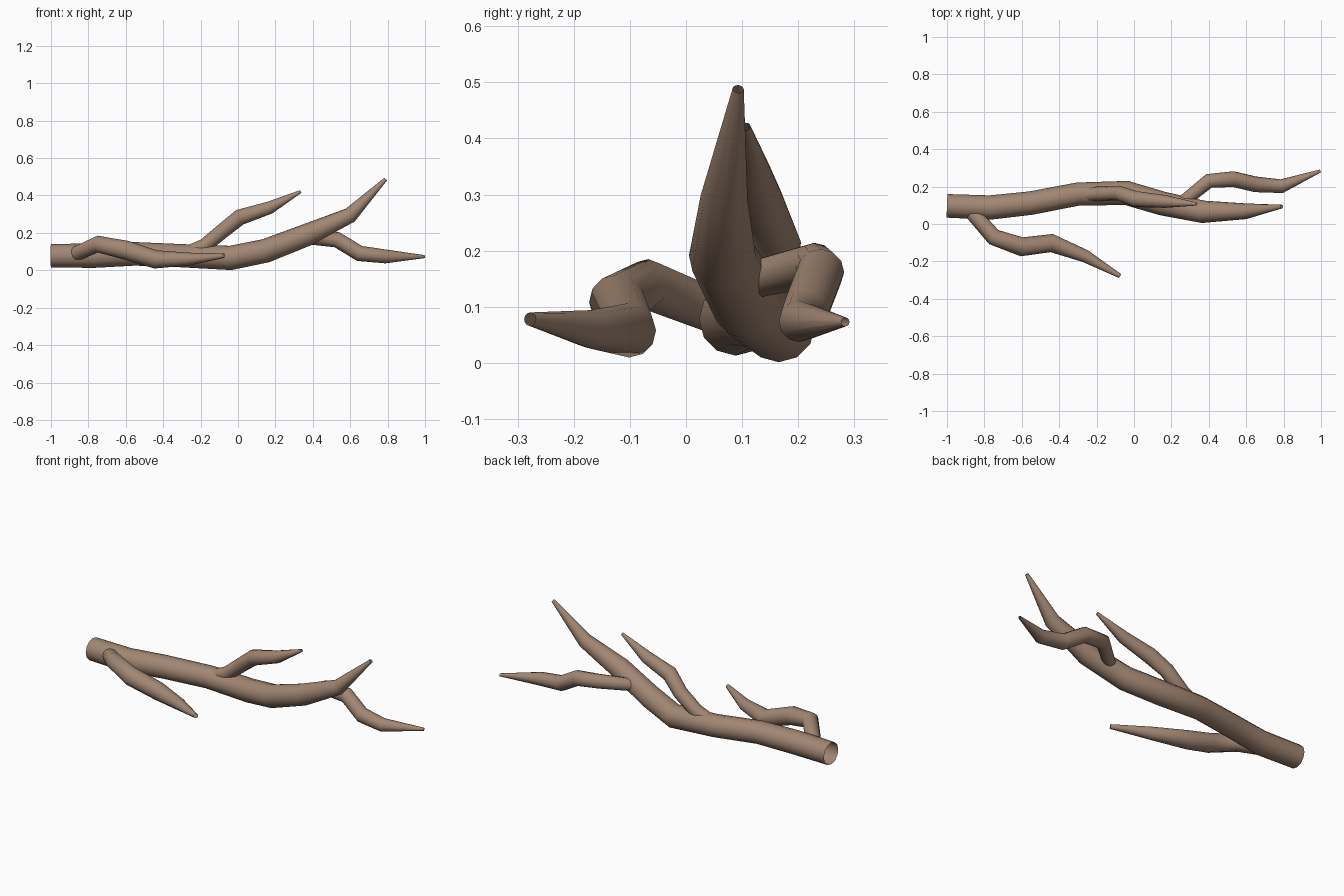
import bpy

bark = bpy.data.materials.new("bark")
bark.diffuse_color = (0.36, 0.24, 0.17, 1)


def limb(name, points):
    """Tapered open tube through (x, y, z, radius) points, as a smooth mesh."""
    cu = bpy.data.curves.new(name + "_path", 'CURVE')
    cu.dimensions = '3D'
    cu.bevel_depth = 1.0
    cu.bevel_resolution = 4
    cu.use_fill_caps = False
    sp = cu.splines.new('POLY')
    sp.points.add(len(points) - 1)
    for p, (x, y, z, r) in zip(sp.points, points):
        p.co = (x, y, z, 1)
        p.radius = r
    path = bpy.data.objects.new(name + "_path", cu)
    bpy.context.collection.objects.link(path)
    dg = bpy.context.evaluated_depsgraph_get()
    me = bpy.data.meshes.new_from_object(path.evaluated_get(dg))
    bpy.data.objects.remove(path)
    ob = bpy.data.objects.new(name, me)
    bpy.context.collection.objects.link(ob)
    me.materials.clear()
    me.materials.append(bark)
    for f in me.polygons:
        f.use_smooth = True
    return ob


# Thick main stem, rising at the right end
limb("main_stem", [
    (-1.00, 0.097, 0.078, 0.063), (-0.77, 0.088, 0.078, 0.065),
    (-0.55, 0.112, 0.088, 0.063), (-0.30, 0.160, 0.078, 0.062),
    (-0.04, 0.166, 0.066, 0.065), (0.15, 0.110, 0.105, 0.064),
    (0.37, 0.065, 0.190, 0.060), (0.60, 0.068, 0.295, 0.042),
    (0.79, 0.093, 0.488, 0.010)])

# Low twig at the front, near the cut end
limb("front_branch", [
    (-0.86, 0.055, 0.090, 0.040), (-0.75, -0.070, 0.140, 0.045),
    (-0.60, -0.122, 0.108, 0.051), (-0.44, -0.102, 0.058, 0.049),
    (-0.26, -0.172, 0.060, 0.034), (-0.075, -0.278, 0.078, 0.012)])

# Upright twig from the middle
limb("upper_branch", [
    (-0.28, 0.155, 0.090, 0.036), (-0.18, 0.162, 0.130, 0.039),
    (-0.08, 0.165, 0.212, 0.040), (0.01, 0.133, 0.284, 0.043),
    (0.17, 0.120, 0.335, 0.034), (0.335, 0.107, 0.421, 0.008)])

# Drooping twig at the back right
limb("back_branch", [
    (0.27, 0.125, 0.150, 0.034), (0.40, 0.230, 0.175, 0.039),
    (0.53, 0.240, 0.163, 0.042), (0.65, 0.212, 0.090, 0.042),
    (0.79, 0.202, 0.074, 0.037), (0.997, 0.284, 0.073, 0.008)])
